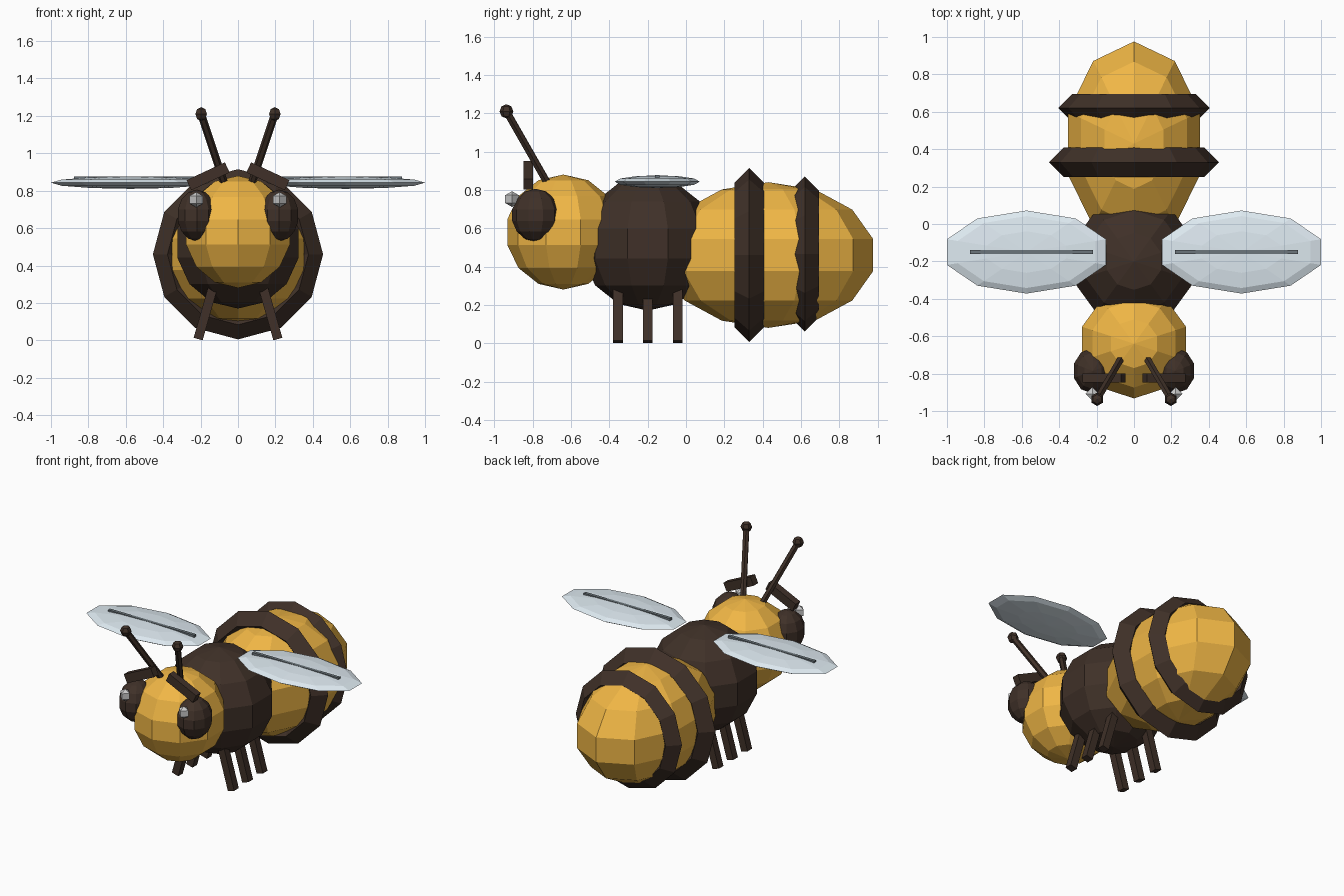
import bpy, bmesh, math
from mathutils import Vector, Matrix

if "Cube" in bpy.data.objects:
    bpy.data.objects.remove(bpy.data.objects["Cube"])


def material(name, rgb):
    m = bpy.data.materials.new(name)
    m.diffuse_color = (*rgb, 1)
    m.use_nodes = True
    m.node_tree.nodes["Principled BSDF"].inputs["Base Color"].default_value = m.diffuse_color
    return m


YELLOW = material("yellow", (0.87, 0.47, 0.06))
DARK = material("dark_brown", (0.05, 0.03, 0.021))
WING = material("wing_blue", (0.73, 0.82, 0.88))
VEIN = material("vein_grey", (0.15, 0.18, 0.2))


def finish(bm, name, mat):
    bmesh.ops.recalc_face_normals(bm, faces=bm.faces)
    mesh = bpy.data.meshes.new(name)
    bm.to_mesh(mesh)
    bm.free()
    if mat:
        mesh.materials.append(mat)
    ob = bpy.data.objects.new(name, mesh)
    bpy.context.collection.objects.link(ob)
    return ob


def ball(name, center, radii, mat, segs=10, rings=7):
    bm = bmesh.new()
    bmesh.ops.create_uvsphere(bm, u_segments=segs, v_segments=rings, radius=1,
                              matrix=Matrix.Translation(center) @ Matrix.Diagonal((*radii, 1)))
    return finish(bm, name, mat)


def box(name, center, size, mat, tilt=0):
    # tilt turns the box about the y axis
    bm = bmesh.new()
    bmesh.ops.create_cube(bm, size=1, matrix=Matrix.Translation(center)
                          @ Matrix.Rotation(tilt, 4, 'Y') @ Matrix.Diagonal((*size, 1)))
    return finish(bm, name, mat)


def rod(name, a, b, radius, mat, sides=6):
    a, b = Vector(a), Vector(b)
    d = b - a
    bm = bmesh.new()
    bmesh.ops.create_cone(bm, cap_ends=True, segments=sides, radius1=radius, radius2=radius,
                          depth=d.length, matrix=Matrix.Translation((a + b) / 2)
                          @ d.to_track_quat('Z', 'Y').to_matrix().to_4x4())
    return finish(bm, name, mat)


def band(name, y, z, major, minor):
    # diamond-section ring around the abdomen
    bm = bmesh.new()
    n = 12
    loops = []
    for i in range(n):
        t = 2 * math.pi * i / n
        loops.append([bm.verts.new((r * math.cos(t), y + dy, z + r * math.sin(t)))
                      for r, dy in ((major + minor, 0), (major, minor),
                                    (major - minor, 0), (major, -minor))])
    for i in range(n):
        p, q = loops[i], loops[(i + 1) % n]
        for j in range(4):
            k = (j + 1) % 4
            bm.faces.new((p[j], p[k], q[k], q[j]))
    return finish(bm, name, DARK)


# Body
ball("abdomen", (0, 0.43, 0.46), (0.38, 0.56, 0.38), YELLOW)
ball("thorax", (0, -0.2, 0.52), (0.35, 0.35, 0.35), DARK)
ball("head", (0, -0.64, 0.58), (0.3, 0.3, 0.3), YELLOW)
band("front_stripe", 0.33, 0.46, 0.377, 0.078)
band("rear_stripe", 0.62, 0.465, 0.33, 0.074)

for s, side in ((-1, "right"), (1, "left")):
    # Face
    ball(f"{side}_eye", (s * 0.22, -0.785, 0.668), (0.11, 0.125, 0.138), DARK, 10, 7)
    ball(f"{side}_eye_glint", (s * 0.223, -0.908, 0.752), (0.041, 0.041, 0.041), None, 4, 3)
    box(f"{side}_brow", (s * 0.16, -0.823, 0.877), (0.226, 0.05, 0.06), DARK, s * math.radians(25))

    # Antenna
    tip = (s * 0.197, -0.937, 1.21)
    rod(f"{side}_antenna", (s * 0.07, -0.72, 0.83), tip, 0.021, DARK)
    ball(f"{side}_antenna_tip", tip, (0.036, 0.036, 0.037), DARK, 6, 4)

    # Wing
    ball(f"{side}_wing", (s * 0.575, -0.15, 0.843), (0.447, 0.222, 0.033), WING, 10, 6)
    box(f"{side}_wing_vein", (s * 0.548, -0.15, 0.867), (0.655, 0.022, 0.02), VEIN)

    # Legs
    for y, place in ((-0.355, "front"), (-0.2, "middle"), (-0.043, "rear")):
        top, foot = Vector((s * 0.118, y, 0.34)), Vector((s * 0.213, y, 0.007))
        d = top - foot
        box(f"{side}_{place}_leg", (top + foot) / 2, (0.05, 0.05, d.length), DARK,
            math.atan2(d.x, d.z))
